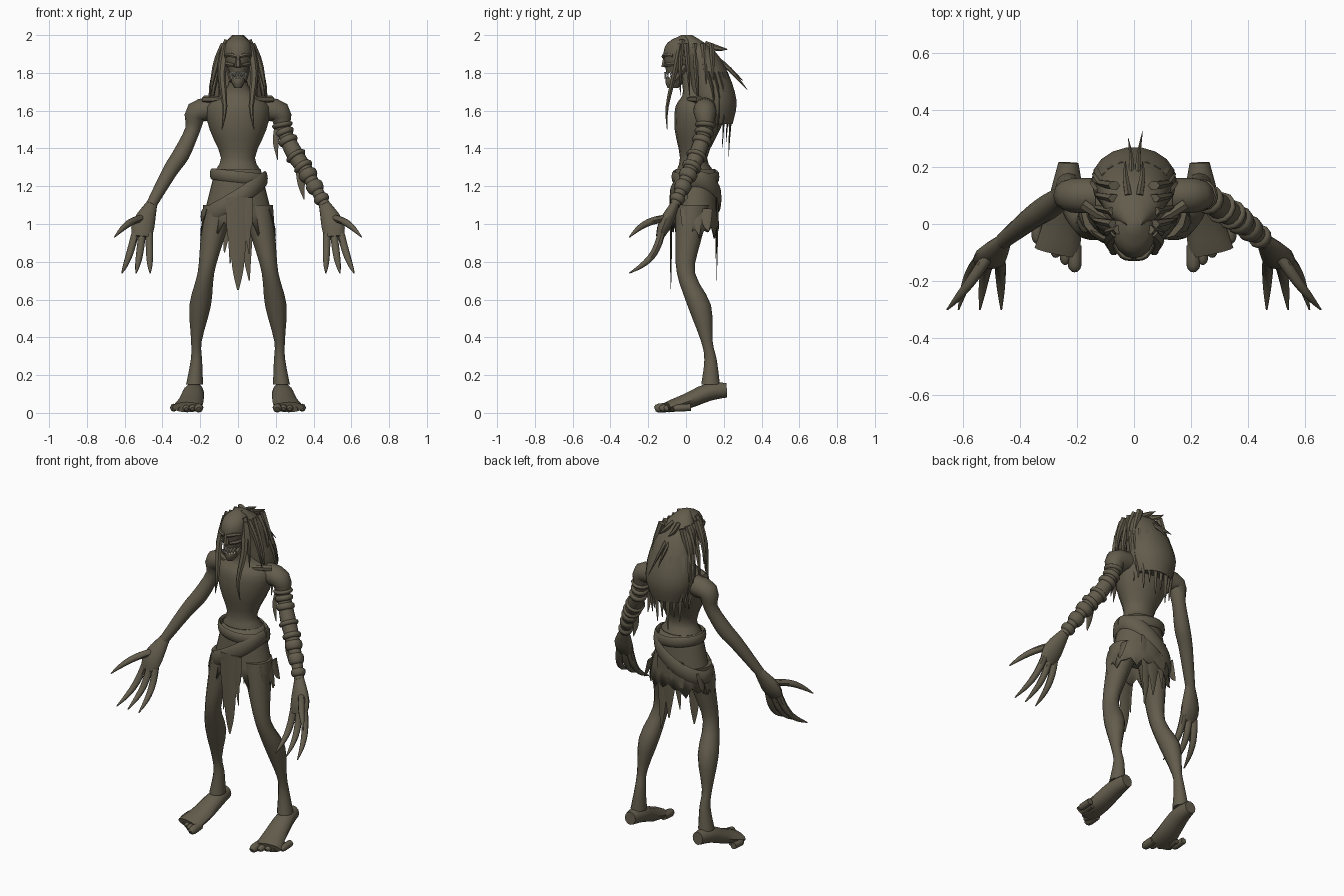
import bpy, bmesh, random
from math import sin, cos, pi, radians
from mathutils import Vector

random.seed(4)
if "Cube" in bpy.data.objects:
    bpy.data.objects.remove(bpy.data.objects["Cube"])

X, Y, Z = Vector((1, 0, 0)), Vector((0, 1, 0)), Vector((0, 0, 1))
STEPS = 3
made = []


def material(name, colour):
    mat = bpy.data.materials.new(name)
    mat.use_nodes = True
    mat.diffuse_color = colour
    mat.node_tree.nodes["Principled BSDF"].inputs["Base Color"].default_value = colour
    return mat


HIDE = material("dull olive brown", (.125, .108, .073, 1))
BONE = material("pale bone", (.55, .52, .44, 1))


def finish(name, bm, mat, mirror=False):
    bmesh.ops.recalc_face_normals(bm, faces=bm.faces)
    mesh = bpy.data.meshes.new(name)
    bm.to_mesh(mesh)
    bm.free()
    mesh.materials.append(mat)
    obj = bpy.data.objects.new(name, mesh)
    bpy.context.collection.objects.link(obj)
    if mirror:
        obj.modifiers.new("mirror", "MIRROR")
    made.append(obj)
    return obj


def bridge(bm, rings):
    for low, high in zip(rings, rings[1:]):
        count = len(low)
        for i in range(count):
            j = (i + 1) % count
            bm.faces.new((low[i], low[j], high[j], high[i]))


def smooth(path):
    """Round off a coarse path of (x, y, z, radius) points."""
    points = [Vector(p) for p in path]
    padded = [points[0], *points, points[-1]]
    result = []
    for a, b, c, d in zip(padded, padded[1:], padded[2:], padded[3:]):
        for k in range(STEPS):
            t = k / STEPS
            slope, end_slope = (c - a) / 2, (d - b) / 2
            bend = (c - b) * 3 - slope * 2 - end_slope
            settle = (b - c) * 2 + slope + end_slope
            result.append(b + slope * t + bend * t * t + settle * t * t * t)
    return result + [points[-1]]


def tube(name, path, depth=(1, 1), sides=10, ref=Y, level=False, mirror=False, mat=HIDE):
    """Skin elliptical rings along a path; depth flattens the rings from start to end."""
    bm = bmesh.new()
    path = smooth(path)
    centres = [p.xyz for p in path]
    last = len(path) - 1
    rings = []
    for i, p in enumerate(path):
        across, through = X, Y
        if not level:
            along = (centres[min(i + 1, last)] - centres[max(i - 1, 0)]).normalized()
            across = ref.cross(along).normalized()
            through = along.cross(across)
        flat = depth[0] + (depth[1] - depth[0]) * i / last
        ring = []
        for k in range(sides):
            turn = 2 * pi * k / sides
            offset = across * cos(turn) + through * flat * sin(turn)
            ring.append(bm.verts.new(centres[i] + offset * p.w))
        rings.append(ring)
    bridge(bm, rings)
    bm.faces.new(rings[0])
    bm.faces.new(rings[-1])
    return finish(name, bm, mat, mirror)


def column(name, profile, depth, sides=16):
    """Upright body of (y, z, half width) rings on the centre line."""
    return tube(name, [(0, *p) for p in profile], (depth, depth), sides, level=True)


def strand(name, points, width, flat=.7, ref=Y, mirror=False):
    """Strand of hair, claw or torn cloth tapering to a point."""
    last = len(points) - 1
    path = [(*p, width * max(.08, 1 - (i / last) ** 2)) for i, p in enumerate(points)]
    return tube(name, path, (flat, flat), 6, ref, mirror=mirror)


# Torso and neck
column("torso", [(.05, 1.05, .11), (.05, 1.25, .13), (.04, 1.35, .09), (.06, 1.5, .15),
                 (.08, 1.62, .17), (.06, 1.68, .1), (.02, 1.74, .05), (0, 1.85, .05)], .8)
tube("collarbones", [(.02, 0, 1.65, .01), (.1, .02, 1.66, .015), (.18, .07, 1.66, .02)],
     sides=6, mirror=True)

# Skull, jaw and face
column("skull", [(-.05, 1.8, .045), (-.035, 1.85, .065), (-.03, 1.9, .075),
                 (-.02, 1.96, .065), (0, 2, .02)], 1.2)
column("jaw", [(-.07, 1.72, .02), (-.06, 1.75, .035), (-.05, 1.775, .04)], 1.4, 12)
tube("nose", [(0, -.11, 1.89, .01), (0, -.115, 1.83, .018)], sides=6)
tube("jaw_hinges", [(.05, 0, 1.84, .02), (.03, -.06, 1.755, .015)], sides=6, mirror=True)
tube("brows", [(.01, -.12, 1.885, .01), (.04, -.11, 1.895, .012), (.065, -.07, 1.89, .01)],
     sides=6, ref=Z, mirror=True)
tube("cheekbones", [(.02, -.11, 1.84, .01), (.05, -.085, 1.845, .012), (.065, -.04, 1.85, .01)],
     sides=6, ref=Z, mirror=True)
for i in range(7):
    turn = (i - 3) * .35
    x, y = .038 * sin(turn), -.05 - .06 * cos(turn)
    for name, root, tip in (("upper_tooth", 1.805, 1.78), ("lower_tooth", 1.77, 1.79)):
        tube(name, [(x, y, root, .006), (x, y, tip, .002)], sides=4, mat=BONE)

# Hair mass and the ragged locks over the back
column("hair_mass", [(.01, 2, .03), (.07, 1.92, .1), (.12, 1.8, .13),
                     (.15, 1.65, .15), (.16, 1.53, .11)], .8, 18)
for layer in range(2):
    for i in range(11):
        turn = (i - 5) * .3
        x, y = .13 * sin(turn), .14 + .1 * cos(turn)
        tip = 1.37 + .05 * turn * turn + .06 * (i % 2) + .13 * layer + random.uniform(-.02, .02)
        strand("back_lock", [(x * .8, y - .03, 1.8), (x, y, 1.67), (x * .9, y - .01, tip)],
               .035, .4)

# Loose hair around the face and crown
strand("front_locks", [(.06, -.03, 1.95), (.085, -.06, 1.8), (.07, -.1, 1.62), (.085, -.1, 1.5)],
       .024, mirror=True)
strand("temple_locks", [(.05, -.02, 1.97), (.09, -.03, 1.85), (.1, -.03, 1.68)], .024, mirror=True)
for i in range(4):
    y, drop = .045 * i, .05 * (i % 2)
    strand("side_locks", [(.07, y, 1.95), (.12, y + .01, 1.83 - drop),
                          (.15 - .01 * i, y + .02, 1.67 - drop)], .022, mirror=True)
strand("crown_wisps", [(.02, .1, 1.95), (.03, .17, 1.93), (.03, .22, 1.925)], .02, ref=X, mirror=True)
for x in (-.02, .03):
    strand("trailing_wisp", [(x / 2, .15, 1.88), (x / 2, .23, 1.82), (x, .31 + x / 2, 1.74 - x)],
           .016, ref=X)

# Arms and palms
ARM = [(.13, .1, 1.61, .06), (.22, .1, 1.59, .06), (.24, .1, 1.5, .04),
       (.3, .06, 1.37, .045), (.36, .02, 1.28, .04), (.46, -.06, 1.1, .028)]
tube("arms", ARM, sides=12, mirror=True)
tube("palms", [(.45, -.05, 1.12, .025), (.5, -.11, 1, .06), (.51, -.14, .93, .05)],
     (.8, .4), 12, mirror=True)


# Clawed fingers, each curling between its knuckle and its tip
def finger(name, knuckle, tip, curl):
    knuckle, tip = Vector(knuckle), Vector(tip)
    path = []
    for i in range(5):
        t = i / 4
        point = knuckle.lerp(tip, t) + Vector(curl) * sin(pi * t)
        path.append((*point, .02 - .017 * t ** 3))
    tube(name, path, sides=8, ref=X, mirror=True)


finger("thumbs", (.51, -.11, 1.03), (.655, -.3, .93), (0, -.01, .02))
for i, name in enumerate(("inner_fingers", "middle_fingers", "outer_fingers")):
    finger(name, (.47 + .037 * i, -.13, .95), (.465 + .075 * i, -.3, .74), (0, .03, -.02))

# Wrappings and rags on the left arm
arm_line = smooth(ARM)
for i in (5, 6, 7, 9, 11, 12, 13, 14):
    start, end = arm_line[i], arm_line[i].lerp(arm_line[i + 1], .7)
    band = [start.lerp(end, t) for t in (0, .3, .8, 1)]
    tube("arm_wrap", [(*p.xyz, p.w + swell) for p, swell in zip(band, (0, .011, .009, 0))], sides=12)
strand("upper_arm_rag", [(.21, .08, 1.5), (.2, .07, 1.43), (.21, .07, 1.34)], .02, .3)
strand("forearm_rag", [(.33, .02, 1.29), (.335, .01, 1.21), (.35, .01, 1.13)], .025, .3)

# Legs, feet and toes
tube("legs", [(.1, .04, 1.1, .085), (.14, .01, .9, .06), (.17, 0, .74, .044), (.2, .07, .57, .057),
              (.22, .11, .38, .028), (.22, .13, .28, .03), (.23, .13, .15, .045)],
     (1.1, 1.1), 12, level=True, mirror=True)
tube("feet", [(.23, .215, .12, .035), (.235, .12, .11, .055), (.25, 0, .06, .068),
              (.27, -.1, .03, .08)], (1.1, .35), 12, Z, mirror=True)
for i in range(5):
    x, y = .208 + .033 * i, -.165 + .025 * i
    radius = .019 if i else .024
    tube("toes", [(x, y + .09, .03, radius), (x, y + .02, .025, radius), (x, y, .02, radius / 2)],
         sides=8, ref=Z, mirror=True)

# Ragged loincloth flaring from hip to hem
bm = bmesh.new()
ROWS, COUNT = 5, 32
rings = []
for row in range(ROWS):
    t = row / (ROWS - 1)
    ring = []
    for i in range(COUNT):
        turn = 2 * pi * i / COUNT
        ragged = .045 * (i % 2) + random.uniform(-.03, .03) if t == 1 else 0
        ring.append(bm.verts.new(((.12 + .075 * t) * cos(turn),
                                  .05 + (.105 + .02 * t) * sin(turn), 1.29 - .3 * t - ragged)))
    rings.append(ring)
bridge(bm, rings)
loincloth = finish("loincloth", bm, HIDE)
loincloth.modifiers.new("thickness", "SOLIDIFY").thickness = .008

# Slanted sash and rolled waistband
for name, height, tilt, width in (("sash", 1.14, .1, .014), ("waistband", 1.25, -.015, .01)):
    loop = []
    for i in range(17):
        turn = pi * i / 8
        z = height + tilt * cos(turn)
        flare = .2 * (1.2 - z)
        loop.append(((.152 + flare) * cos(turn), .05 + (.12 + flare / 3) * sin(turn), z, width))
    tube(name, loop, (3, 3), 8, Z)

# Hanging torn cloth at the front, back and hips
for x, y, width, tip in ((0, -.08, .055, .65), (-.035, -.08, .03, .79), (.05, -.08, .03, .84),
                         (0, .165, .05, .78), (.05, .16, .035, .7), (-.06, .16, .04, .85)):
    strand("hanging_cloth", [(x, y, 1.14), (x, y, 1), (x, y, tip + .12), (x * 1.2, y, tip)],
           width, .15)
for y in (0, .06, .11):
    strand("hip_tatters", [(.165, y, 1.08), (.187, y, 1), (.2, y + .01, .91 + y / 2)],
           .03, .2, X, mirror=True)

# Soft shading with crisp folds
bpy.ops.object.select_all(action="DESELECT")
for obj in made:
    obj.select_set(True)
bpy.context.view_layer.objects.active = made[0]
bpy.ops.object.shade_smooth_by_angle(angle=radians(45))
